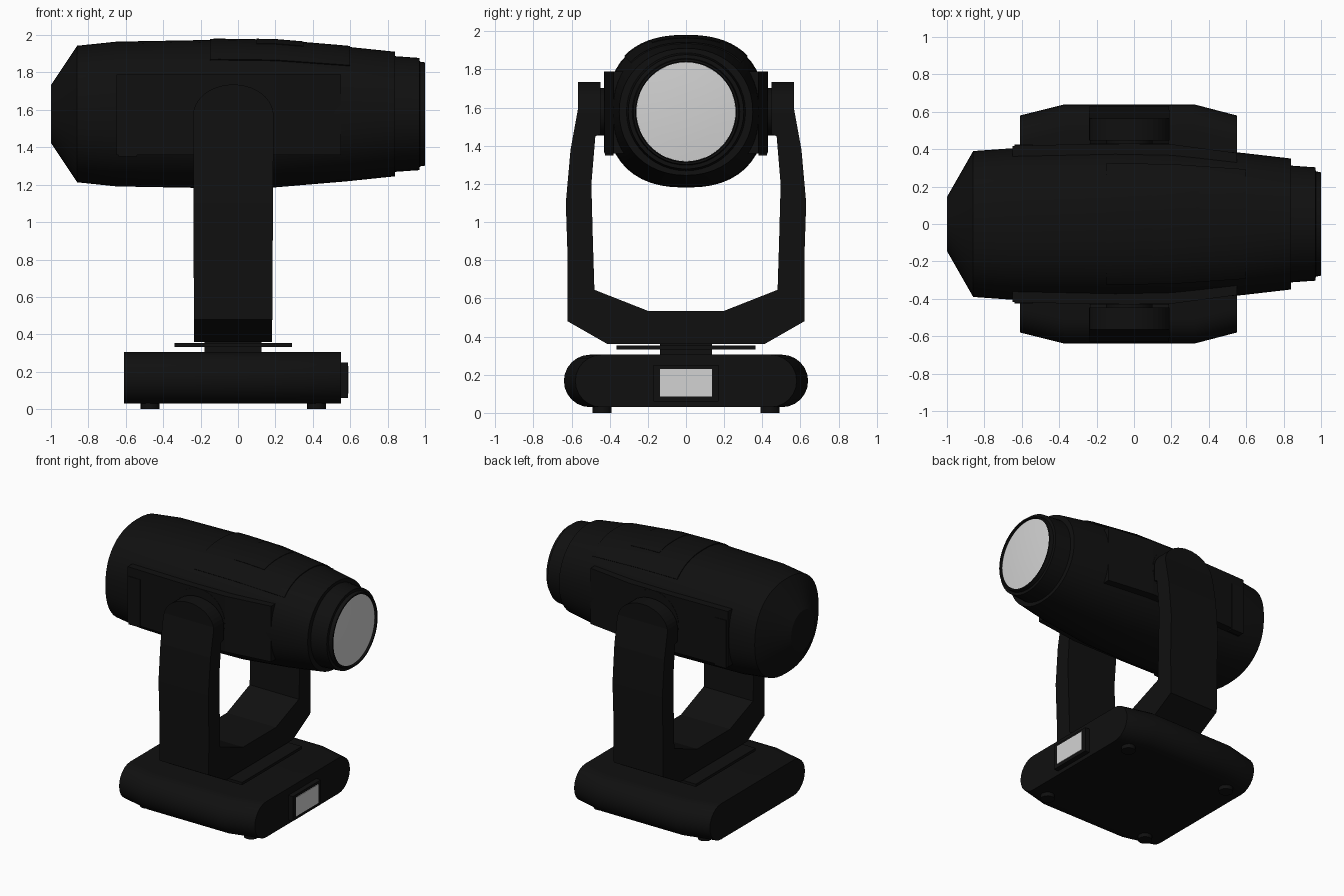
import bpy, bmesh, math
from mathutils import Vector

if "Cube" in bpy.data.objects:
    bpy.data.objects.remove(bpy.data.objects["Cube"])


def material(name, value):
    m = bpy.data.materials.new(name)
    m.diffuse_color = (value, value, value, 1)
    m.use_nodes = True
    m.node_tree.nodes["Principled BSDF"].inputs["Base Color"].default_value = m.diffuse_color
    return m


BLACK = material("matte black", 0.005)
WHITE = material("pale glass", 0.65)
CZ = 1.578    # height of the head axis
AX = -0.025   # x of the tilt axis


def finish(name, bm, mat, smooth=None):
    bmesh.ops.recalc_face_normals(bm, faces=bm.faces)
    me = bpy.data.meshes.new(name)
    bm.to_mesh(me)
    bm.free()
    me.materials.append(mat)
    ob = bpy.data.objects.new(name, me)
    bpy.context.collection.objects.link(ob)
    bpy.ops.object.select_all(action='DESELECT')
    ob.select_set(True)
    bpy.context.view_layer.objects.active = ob
    if smooth:
        bpy.ops.object.shade_smooth_by_angle(angle=math.radians(smooth))
    return ob


def loft(name, rings, mat=BLACK, smooth=None):
    """Skin between closed rings of points and cap both ends."""
    bm = bmesh.new()
    loops = [[bm.verts.new(p) for p in ring] for ring in rings]
    n = len(loops[0])
    for a, b in zip(loops, loops[1:]):
        for i in range(n):
            j = (i + 1) % n
            bm.faces.new((a[i], a[j], b[j], b[i]))
    bm.faces.new(loops[0])
    bm.faces.new(loops[-1])
    return finish(name, bm, mat, smooth)


def box(name, x0, x1, y0, y1, z0, z1, mat=BLACK):
    return loft(name, [[(x, y0, z0), (x, y1, z0), (x, y1, z1), (x, y0, z1)]
                       for x in (x0, x1)], mat)


def disc_y(name, r, y0, y1, n=32):
    return loft(name, [[(AX + r * math.cos(t * math.tau / n), y,
                         CZ + r * math.sin(t * math.tau / n)) for t in range(n)]
                       for y in (y0, y1)], smooth=35)


def oval(t, ry, rz, e):
    """Point on a slightly squared oval, angle measured from +y."""
    c, s = math.cos(t), math.sin(t)
    return (ry * math.copysign(abs(c) ** (2 / e), c),
            CZ + rz * math.copysign(abs(s) ** (2 / e), s))


def head_ring(x, ry, rz, e, n=48):
    return [(x, *oval(i * math.tau / n, ry, rz, e)) for i in range(n)]


# Lamp head: x, half width, half height, squareness
HEAD = [(-1, .145, .155, 2.0), (-.86, .39, .365, 2.3), (-.65, .405, .387, 2.4),
        (-.1, .415, .397, 2.4), (.2, .41, .392, 2.4), (.58, .38, .36, 2.3),
        (.84, .35, .333, 2.1)]
loft("lamp_head", [head_ring(*h) for h in HEAD], smooth=25)

# Front bezel with a recessed throat holding the lens
loft("lens_barrel", [head_ring(*h, 2) for h in
     [(.8, .315, .312), (.97, .303, .3), (.972, .282, .28), (1, .276, .276),
      (1, .265, .265), (.985, .263, .263)]], smooth=25)
loft("lens", [head_ring(*h, 2) for h in
     [(.98, .263, .263), (.986, .26, .26), (.993, .17, .17), (.997, .06, .06)]],
     WHITE, 40)


def head_size(x):
    for a, b in zip(HEAD, HEAD[1:]):
        if a[0] <= x <= b[0]:
            f = (x - a[0]) / (b[0] - a[0])
            return [p + f * (q - p) for p, q in zip(a[1:], b[1:])]


def top_cover(name, x0, x1, half_angle, lift):
    """Thin raised cover following the top of the head."""
    rings = []
    for x in [x0] + [h[0] for h in HEAD if x0 < h[0] < x1] + [x1]:
        ry, rz, e = head_size(x)
        angles = [math.pi / 2 + half_angle * (i / 8 - 1) for i in range(17)]
        outer = [(x, *oval(t, ry + lift, rz + lift, e)) for t in angles]
        inner = [(x, *oval(t, ry - .02, rz - .02, e)) for t in reversed(angles)]
        rings.append(outer + inner)
    loft(name, rings, smooth=25)


top_cover("top_cover", -.15, .6, math.radians(47), .006)
top_cover("top_latch_plate", .1, .35, math.radians(22), .009)

# Side panels and tilt pivots
for side, s in (("front", -1), ("back", 1)):
    loft(side + "_side_panel",
         [[(x, s * .3, 1.36), (x, s * y, 1.36), (x, s * y, 1.79), (x, s * .3, 1.79)]
          for x, y in ((-.65, .418), (-.24, .428), (.19, .428), (.55, .38))])
    box(side + "_access_plate", -.64, -.54, s * .38, s * .424, 1.35, 1.72)
    disc_y(side + "_pivot_boss", .212, s * .3, s * .43)
    disc_y(side + "_pivot", .125, s * .42, s * .5)

# Yoke: side profile extruded across x, then trimmed to a round-topped outline
half = [(.2, .535), (.48, .645), (.488, .9), (.496, 1.2), (.475, 1.45), (.447, 1.46),
        (.447, 1.735), (.565, 1.735), (.565, 1.6), (.605, 1.38), (.63, 1.1),
        (.62, .8), (.62, .48), (.41, .36)]
profile = half + [(-y, z) for y, z in reversed(half)]
yoke = loft("yoke", [[(x, y, z) for y, z in profile] for x in (-.3, .25)])
outline = [(-.235, .3), (.182, .3), (.19, 1.57)]
outline += [(AX + .215 * math.cos(i * math.pi / 20), 1.57 + .166 * math.sin(i * math.pi / 20))
            for i in range(1, 20)] + [(-.24, 1.57)]
trim = loft("yoke_trim", [[(x, y, z) for x, z in outline] for y in (-.8, .8)])
trim.hide_render = True
bpy.context.view_layer.objects.active = yoke
mod = yoke.modifiers.new("round_top", 'BOOLEAN')
mod.operation, mod.solver, mod.object = 'INTERSECT', 'EXACT', trim
bpy.ops.object.modifier_apply(modifier=mod.name)
bpy.data.objects.remove(trim)

# Pan neck and thin plate
box("pan_neck", -.18, .125, -.135, .135, .29, .37)
box("pan_plate", -.34, .29, -.365, .365, .333, .354)


# Base: stadium section narrowing toward both ends
def stadium(x, w, r=.1375, n=12):
    ring = []
    for s in (1, -1):
        for i in range(n + 1):
            t = -math.pi / 2 + math.pi * i / n
            ring.append((x, s * (w - r + r * math.cos(t)), .1675 + s * r * math.sin(t)))
    return ring


loft("base", [stadium(x, w) for x, w in
              ((-.61, .58), (-.37, .64), (.32, .64), (.55, .58))], smooth=25)

# Control display
box("display_frame", .54, .588, -.17, .17, .06, .25)
box("display_screen", .585, .592, -.135, .135, .085, .23, WHITE)

# Feet
for x in (-.47, .42):
    for y in (-.44, .44):
        loft("foot", [[(x + .05 * math.cos(i * math.tau / 20),
                        y + .05 * math.sin(i * math.tau / 20), z) for i in range(20)]
                      for z in (0, .04)], smooth=35)
